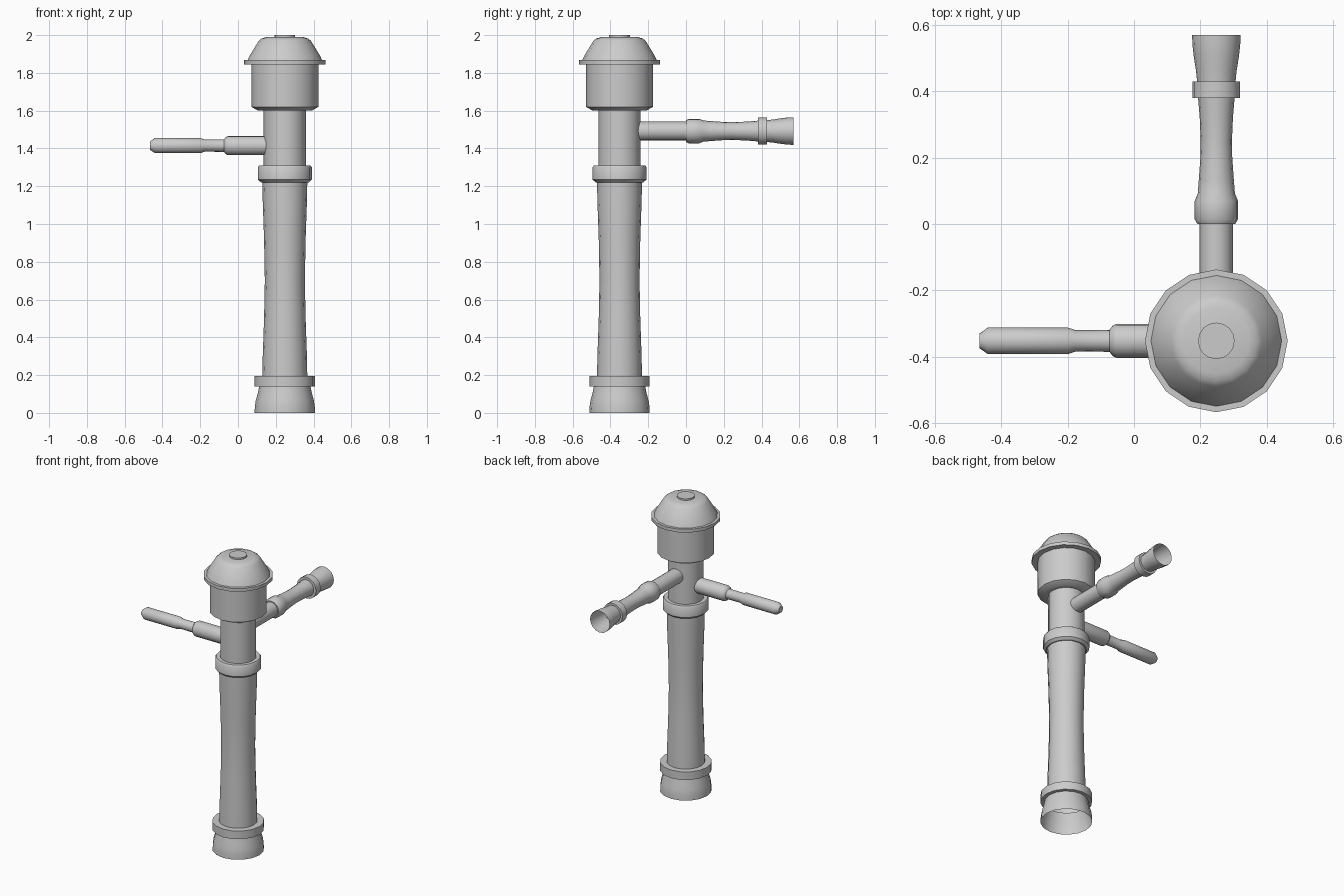
import bpy, bmesh, math
from mathutils import Matrix

if "Cube" in bpy.data.objects:
    bpy.data.objects.remove(bpy.data.objects["Cube"])

SIDES = 16
CX, CY = 0.248, -0.352      # axis of the upright pipe


def lathe(name, profile, matrix, cap_start=False, cap_end=False):
    """Revolve (radius, height) points around local z, then place with matrix."""
    bm = bmesh.new()
    rings = []
    for r, h in profile:
        rings.append([bm.verts.new((r * math.cos(2 * math.pi * i / SIDES),
                                    r * math.sin(2 * math.pi * i / SIDES), h))
                      for i in range(SIDES)])
    for a, b in zip(rings, rings[1:]):
        for i in range(SIDES):
            j = (i + 1) % SIDES
            bm.faces.new((a[i], a[j], b[j], b[i]))
    if cap_start:
        bm.faces.new(rings[0][::-1])
    if cap_end:
        bm.faces.new(rings[-1])
    mesh = bpy.data.meshes.new(name)
    bm.to_mesh(mesh)
    bm.free()
    mesh.transform(matrix)
    ob = bpy.data.objects.new(name, mesh)
    bpy.context.collection.objects.link(ob)
    bpy.ops.object.select_all(action='DESELECT')
    ob.select_set(True)
    bpy.context.view_layer.objects.active = ob
    bpy.ops.object.shade_smooth_by_angle(angle=math.radians(35))
    return ob


upright = Matrix.Translation((CX, CY, 0))
backward = Matrix.Translation((CX, 0, 1.492)) @ Matrix.Rotation(-math.pi / 2, 4, 'X')
leftward = Matrix.Translation((0, CY, 1.415)) @ Matrix.Rotation(-math.pi / 2, 4, 'Y')

# Upright pipe: open flared foot, foot ring, waisted tube
lathe("main_pipe", [
    (.16, 0), (.159, .03), (.154, .065), (.143, .105), (.136, .14),
    (.16, .14), (.16, .195), (.119, .195), (.117, .3), (.110, .5),
    (.106, .7), (.110, .92), (.117, 1.12), (.119, 1.222)], upright)

# Coupling nut between pipe and valve body
lathe("coupling_nut", [
    (.112, 1.22), (.126, 1.22), (.143, 1.235), (.143, 1.3),
    (.136, 1.31), (.112, 1.31)], upright)

# Valve body and the wider cup above it
lathe("valve_body", [
    (.112, 1.25), (.112, 1.6), (.142, 1.6), (.177, 1.62), (.177, 1.847)], upright)

# Domed cover with brim, and its top button
lathe("valve_cover", [
    (.177, 1.845), (.215, 1.845), (.215, 1.867), (.197, 1.867), (.187, 1.89),
    (.138, 1.97), (.123, 1.982), (.1, 1.989)], upright, cap_end=True)
lathe("cover_button", [(.055, 1.985), (.055, 2.0)], upright, cap_end=True)

# Side supply pipe running to the back, open flared end
lathe("supply_pipe", [
    (.05, -.27), (.05, .0), (.057, .0), (.065, .014), (.065, .07), (.056, .092),
    (.053, .13), (.048, .2), (.047, .25), (.05, .32), (.055, .38),
    (.072, .38), (.072, .43), (.058, .43), (.061, .46),
    (.068, .505), (.072, .54), (.073, .57)], backward)

# Flush lever: socket, thin neck, grip with chamfered tip
lathe("lever_handle", [
    (.051, -.16), (.051, .053), (.046, .064), (.033, .074), (.032, .175),
    (.04, .2), (.04, .44), (.022, .466)], leftward, cap_end=True)
